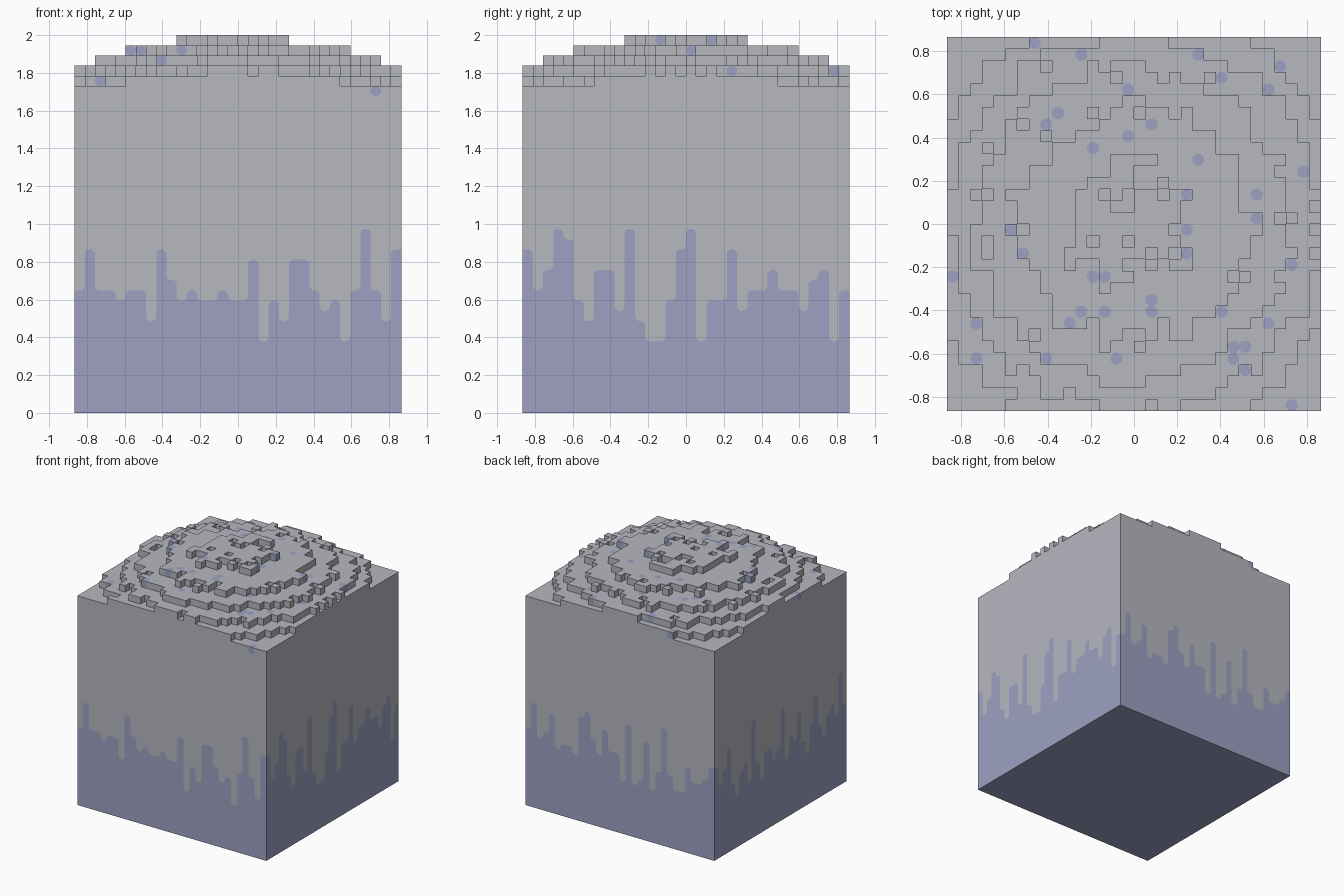
import bpy, bmesh, math, random
from mathutils import Matrix, Vector

if "Cube" in bpy.data.objects:
    bpy.data.objects.remove(bpy.data.objects["Cube"], do_unlink=True)

N = 32                 # cells per side
C = 2 / 37             # cell size
H = N * C / 2          # half width of the block
BEVEL = 0.3 * C        # corner cut of the stain outline
random.seed(4)


def material(name, color):
    m = bpy.data.materials.new(name)
    m.use_nodes = True
    m.diffuse_color = color
    m.node_tree.nodes["Principled BSDF"].inputs["Base Color"].default_value = color
    return m


def add_face(bm, points):
    return bm.faces.new([bm.verts.new(p) for p in points])


def finish(bm, name, mat):
    bmesh.ops.remove_doubles(bm, verts=bm.verts, dist=0.0002)
    mesh = bpy.data.meshes.new(name)
    bm.to_mesh(mesh)
    bm.free()
    mesh.materials.append(mat)
    obj = bpy.data.objects.new(name, mesh)
    bpy.context.collection.objects.link(obj)
    return obj


grey = material("pale_grey_stone", (0.468, 0.479, 0.527, 1))
blue = material("lavender_stain", (0.342, 0.356, 0.539, 1))

# Stain height in cells, column by column: front, right, back, left
STAIN = {
    "front": [12, 16, 12, 12, 11, 12, 12, 9, 16, 13, 11, 12, 11, 11, 12, 11,
              11, 15, 7, 11, 9, 15, 15, 12, 10, 11, 7, 12, 18, 12, 9, 16],
    "right": [16, 12, 14, 18, 17, 11, 9, 14, 14, 10, 18, 9, 7, 7, 11, 16,
              18, 7, 11, 11, 16, 10, 12, 12, 14, 12, 12, 10, 13, 14, 7, 12],
    "back": [12, 16, 11, 12, 15, 10, 11, 11, 10, 16, 17, 13, 11, 15, 12, 12,
             8, 17, 8, 9, 15, 8, 11, 18, 11, 9, 9, 13, 11, 11, 12, 14],
    "left": [14, 11, 13, 16, 10, 8, 11, 12, 9, 18, 11, 8, 12, 12, 10, 11,
             17, 9, 12, 11, 15, 10, 8, 12, 16, 11, 9, 12, 13, 11, 17, 12],
}


def stain_outline(heights):
    """Stepped line with cut corners, running left to right."""
    line = [(-H, heights[0] * C)]
    for i in range(1, N):
        a, b = heights[i - 1] * C, heights[i] * C
        if a != b:
            x, s = i * C - H, math.copysign(BEVEL, b - a)
            line += [(x - BEVEL, a), (x, a + s)]
            if abs(b - a) > 2 * BEVEL:
                line.append((x, b - s))
            line.append((x + BEVEL, b))
    return line + [(H, heights[-1] * C)]


# Four walls, each split along the stain outline
base, walls = bmesh.new(), bmesh.new()
for k, heights in enumerate(STAIN.values()):
    turn = Matrix.Rotation(k * math.pi / 2, 3, 'Z')
    line = stain_outline(heights)

    def place(pts):
        return [turn @ Vector((x, -H, z)) for x, z in pts]

    add_face(base, place([(-H, 0), (H, 0)] + line[::-1]))
    add_face(walls, place(line + [(H, N * C), (-H, N * C)]))
add_face(base, [(-H, H, 0), (H, H, 0), (H, -H, 0), (-H, -H, 0)])
finish(base, "stained_base", blue)
finish(walls, "stone_walls", grey)


# Stepped dome on top: height falls with the squared radius, plus some roughness
def centre(i):
    return (i + 0.5) * C - H


level = {}
for i in range(N):
    for j in range(N):
        r2 = centre(i) ** 2 + centre(j) ** 2
        h = math.floor(37.25 - r2 / 0.23 + random.uniform(-0.3, 0.3))
        level[i, j] = max(N, min(37, h))

SIDES = [(1, 0), (0, 1), (-1, 0), (0, -1)]
dome = bmesh.new()
for (i, j), h in level.items():
    x, y, r = centre(i), centre(j), C / 2
    add_face(dome, [(x + a * r, y + b * r, h * C)
                    for a, b in ((-1, -1), (1, -1), (1, 1), (-1, 1))])
    for dx, dy in SIDES:
        low = level.get((i + dx, j + dy), N)
        ex, ey = x + dx * r, y + dy * r
        tx, ty = -dy * r, dx * r
        if low < h:
            add_face(dome, [(ex - tx, ey - ty, low * C), (ex + tx, ey + ty, low * C),
                            (ex + tx, ey + ty, h * C), (ex - tx, ey - ty, h * C)])
finish(dome, "stepped_dome", grey)

# Stained cells scattered over the dome, painted on every exposed face
SPOTS = [(-.46, .84), (-.24, .78), (.30, .78), (.40, .68), (.67, .73), (.62, .62),
         (-.03, .62), (-.35, .51), (-.41, .46), (.08, .46), (-.03, .41), (-.19, .35),
         (.30, .30), (.78, .24), (.24, .14), (.57, .14), (.57, .03), (-.57, -.03),
         (.24, -.03), (.24, -.13), (-.51, -.13), (.73, -.19), (-.84, -.24),
         (-.19, -.24), (-.14, -.24), (.08, -.35), (.08, -.40), (.40, -.40),
         (-.24, -.40), (-.14, -.40), (-.30, -.46), (-.73, -.46), (.62, -.46),
         (-.73, -.62), (-.41, -.62), (-.08, -.62), (.46, -.57), (.51, -.57),
         (.46, -.62), (.51, -.67), (.73, -.84)]


def octagon(bm, mid, normal):
    n = Vector(normal)
    u = Vector((1, 0, 0)) if n.z else Vector((-n.y, n.x, 0))
    v = n.cross(u)
    rad = C / 2 / math.cos(math.pi / 8)
    pts = []
    for k in range(8):
        a = (k + 0.5) * math.pi / 4
        pts.append(mid + n * (C / 2 + 0.002) + (u * math.cos(a) + v * math.sin(a)) * rad)
    add_face(bm, pts)


spots = bmesh.new()
for sx, sy in SPOTS:
    i, j = math.floor((sx + H) / C), math.floor((sy + H) / C)
    h = level[i, j]
    mid = Vector((centre(i), centre(j), (h - 0.5) * C))
    octagon(spots, mid, (0, 0, 1))
    for dx, dy in SIDES:
        if level.get((i + dx, j + dy), 0) < h:
            octagon(spots, mid, (dx, dy, 0))
finish(spots, "stain_spots", blue)
